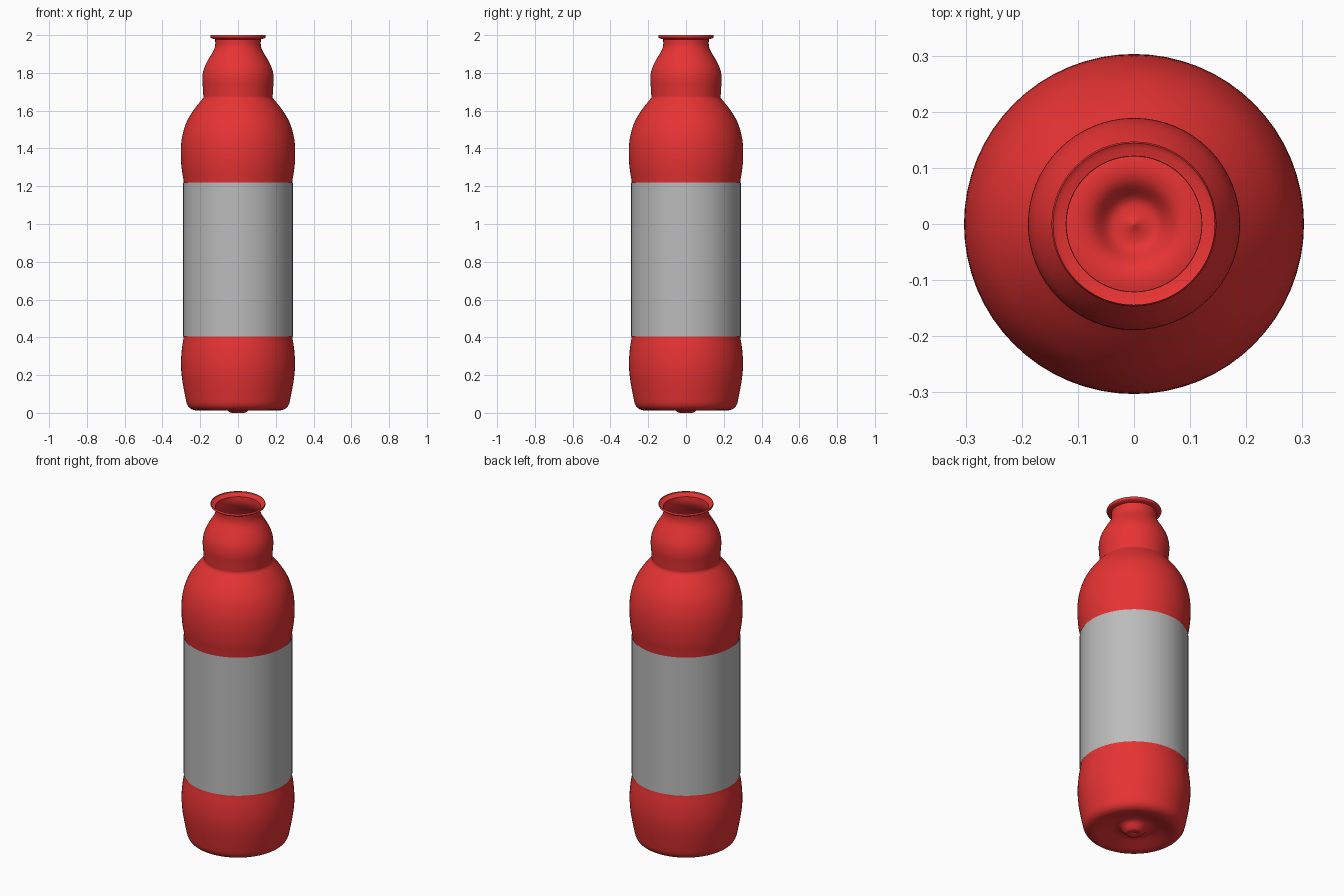
import bpy, bmesh, math

if "Cube" in bpy.data.objects:
    bpy.data.objects.remove(bpy.data.objects["Cube"])


def material(name, colour):
    m = bpy.data.materials.new(name)
    m.diffuse_color = (*colour, 1)
    m.use_nodes = True
    m.node_tree.nodes["Principled BSDF"].inputs["Base Color"].default_value = m.diffuse_color
    return m


def smooth_profile(pts, steps=4):
    """Catmull-Rom curve through the (radius, z) points."""
    out = []
    for i in range(len(pts) - 1):
        p0, p1 = pts[max(i - 1, 0)], pts[i]
        p2, p3 = pts[i + 1], pts[min(i + 2, len(pts) - 1)]
        for s in range(steps):
            t = s / steps
            out.append(tuple(0.5 * (2 * b + (c - a) * t + (2 * a - 5 * b + 4 * c - d) * t ** 2
                                    + (3 * b - a - 3 * c + d) * t ** 3)
                             for a, b, c, d in zip(p0, p1, p2, p3)))
    return out + [pts[-1]]


def lathe(name, profile, mat, sides=64):
    bm = bmesh.new()
    rings = []
    for r, z in profile:
        if r < 1e-5:
            rings.append([bm.verts.new((0, 0, z))] * sides)
        else:
            rings.append([bm.verts.new((r * math.cos(2 * math.pi * k / sides),
                                        r * math.sin(2 * math.pi * k / sides), z))
                          for k in range(sides)])
    for a, b in zip(rings, rings[1:]):
        for k in range(sides):
            n = (k + 1) % sides
            quad = list(dict.fromkeys((a[k], a[n], b[n], b[k])))
            bm.faces.new(quad)
    me = bpy.data.meshes.new(name)
    bm.to_mesh(me)
    bm.free()
    ob = bpy.data.objects.new(name, me)
    bpy.context.collection.objects.link(ob)
    me.materials.append(mat)
    bpy.context.view_layer.objects.active = ob
    ob.select_set(True)
    bpy.ops.object.shade_smooth_by_angle(angle=math.radians(50))
    ob.select_set(False)
    return ob


red = material("bottle red", (0.8, 0.033, 0.033))
grey = material("label grey", (0.5, 0.5, 0.5))

# Underside: centre nub, recessed ring and rounded foot
base = [(0, 0.010), (0.02, 0.002), (0.045, 0.004), (0.075, 0.035), (0.11, 0.042),
        (0.16, 0.028), (0.21, 0.014), (0.245, 0.019), (0.268, 0.042), (0.280, 0.09)]
# Lower bulge, straight section behind the label, shoulder
belly = [(0.296, 0.18), (0.302, 0.26), (0.297, 0.34), (0.287, 0.41), (0.285, 0.50),
         (0.285, 1.14), (0.287, 1.22), (0.299, 1.30), (0.303, 1.38), (0.296, 1.46),
         (0.272, 1.54), (0.230, 1.61), (0.183, 1.668)]
# Upper bulge, neck and flared lip
neck = [(0.183, 1.668), (0.186, 1.72), (0.189, 1.77), (0.181, 1.82), (0.158, 1.87),
        (0.131, 1.915), (0.121, 1.945), (0.121, 1.978)]
lip = [(0.121, 1.978), (0.142, 1.984), (0.147, 1.992), (0.144, 2.0)]

profile = smooth_profile(base + belly)[:-1] + smooth_profile(neck)[:-1] + smooth_profile(lip, 3)
lathe("bottle_body", profile, red)

# Wrap-around label sleeve
lathe("label_sleeve", [(0.2905, 0.405), (0.2905, 1.22)], grey)
